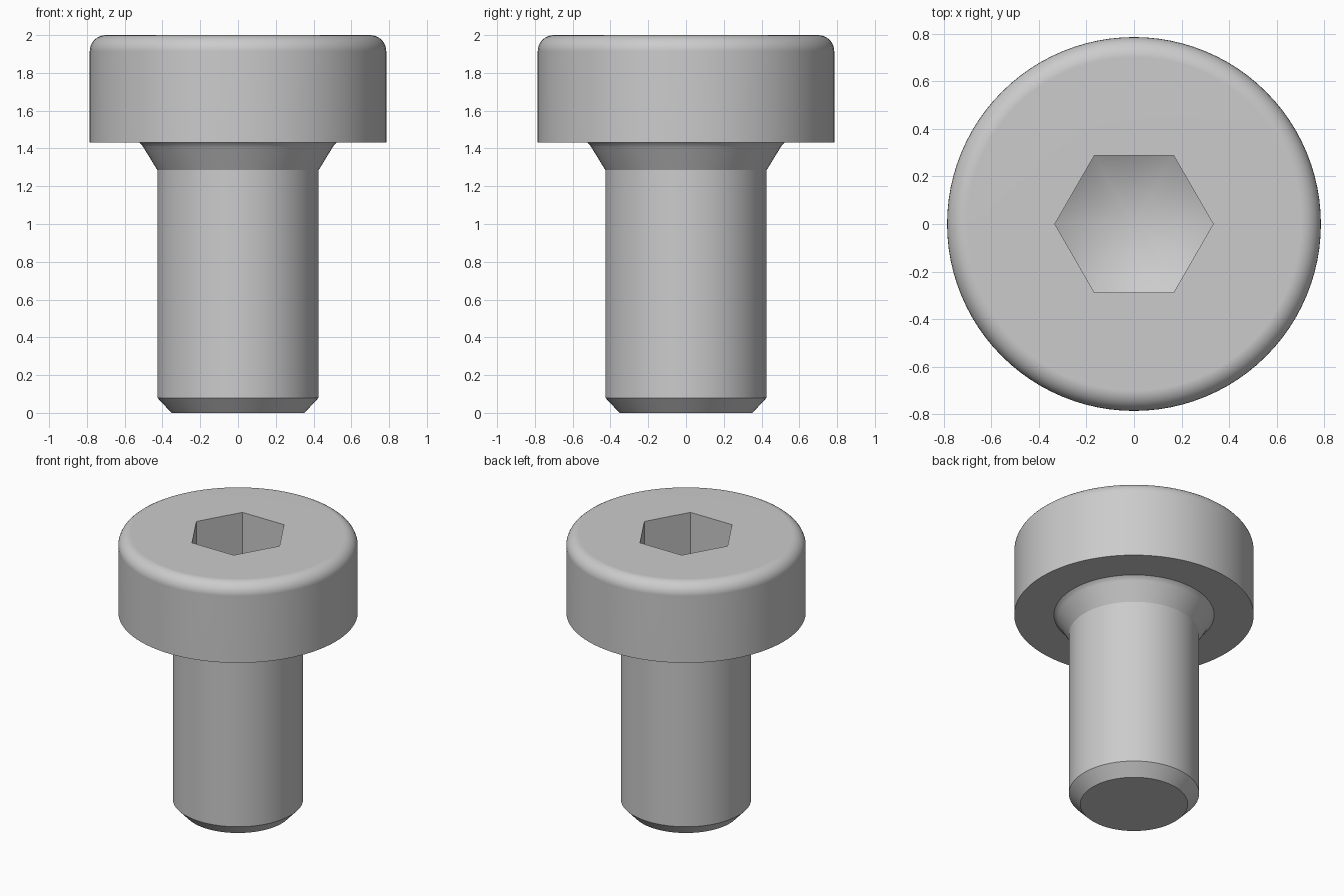
import bpy, bmesh, math

cube = bpy.data.objects.get("Cube")
if cube:
    bpy.data.objects.remove(cube, do_unlink=True)

SEGMENTS = 96          # divisible by six, so hexagon corners land on vertices
HEAD_R, TOP, ROUND = 0.785, 2.0, 0.085
HEX_FLAT = 0.288       # centre to flat of the drive socket
TIP_Z, TIP_SLOPE = 1.46, math.tan(math.radians(30))

steel = bpy.data.materials.new("grey steel")
steel.use_nodes = True
colour = (0.6, 0.6, 0.6, 1)
steel.diffuse_color = colour
steel.node_tree.nodes["Principled BSDF"].inputs["Base Color"].default_value = colour


def hex_radius(a):
    """Distance from centre to the hexagon's outline at angle a."""
    return HEX_FLAT / math.cos(a % (math.pi / 3) - math.pi / 6)


bm = bmesh.new()
angles = [2 * math.pi * i / SEGMENTS for i in range(SEGMENTS)]


def ring(radius, height):
    """Closed ring of vertices; radius and height are functions of angle."""
    return [bm.verts.new((radius(a) * math.cos(a), radius(a) * math.sin(a), height(a)))
            for a in angles]


def round_ring(r, z):
    return ring(lambda a: r, lambda a: z)


# Shank with chamfered tip, flared neck, underside of the head
profile = [(0.352, 0), (0.427, 0.08), (0.427, 1.285), (0.5, 1.405),
           (0.51, 1.42), (0.525, 1.432), (HEAD_R, 1.432)]
# Rounded upper edge of the head
for i in range(9):
    t = math.pi / 2 * i / 8
    profile.append((HEAD_R - ROUND + ROUND * math.cos(t),
                    TOP - ROUND + ROUND * math.sin(t)))
rings = [round_ring(r, z) for r, z in profile]

# Hexagonal socket: rim, then walls running down to a drilled conical floor
rings.append(ring(hex_radius, lambda a: TOP))
rings.append(ring(hex_radius, lambda a: TIP_Z + TIP_SLOPE * hex_radius(a)))

for low, high in zip(rings, rings[1:]):
    for i in range(SEGMENTS):
        j = (i + 1) % SEGMENTS
        bm.faces.new((low[i], low[j], high[j], high[i]))

# End cap and socket floor
bm.faces.new(rings[0][::-1])
tip = bm.verts.new((0, 0, TIP_Z))
for i in range(SEGMENTS):
    bm.faces.new((rings[-1][i], rings[-1][(i + 1) % SEGMENTS], tip))
bmesh.ops.recalc_face_normals(bm, faces=bm.faces)

mesh = bpy.data.meshes.new("socket_screw")
bm.to_mesh(mesh)
bm.free()
mesh.materials.append(steel)
screw = bpy.data.objects.new("socket_screw", mesh)
bpy.context.collection.objects.link(screw)

# Smooth round surfaces, crisp edges and flat caps
bpy.ops.object.select_all(action='DESELECT')
screw.select_set(True)
bpy.context.view_layer.objects.active = screw
bpy.ops.object.shade_smooth_by_angle(angle=math.radians(25))
weighted = screw.modifiers.new("flat_caps", 'WEIGHTED_NORMAL')
weighted.keep_sharp = True
